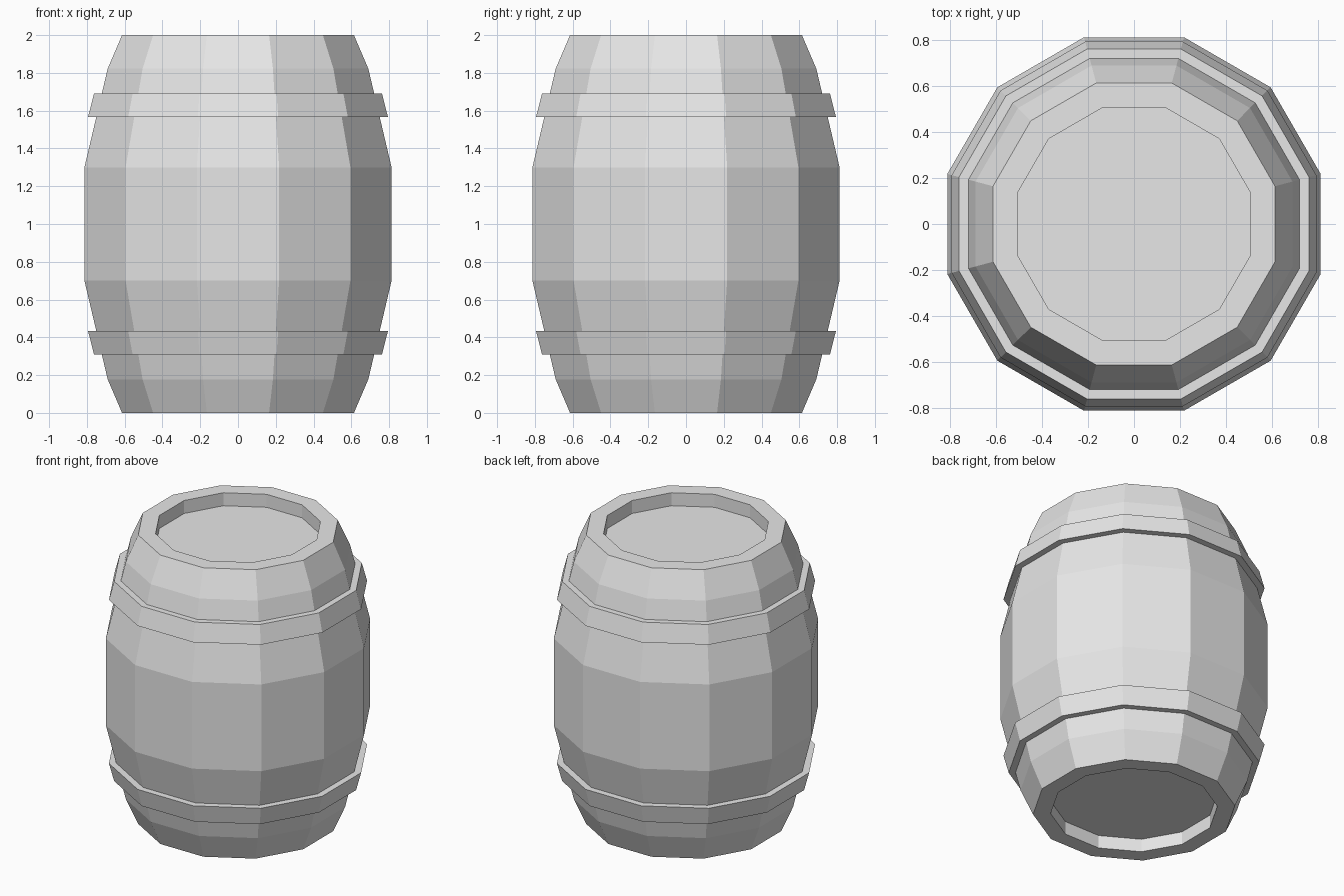
import bpy, bmesh
from math import cos, sin, pi

if "Cube" in bpy.data.objects:
    bpy.data.objects.remove(bpy.data.objects["Cube"], do_unlink=True)

SIDES = 12

grey = bpy.data.materials.new("plain grey")
grey.use_nodes = True
grey.diffuse_color = (0.8, 0.8, 0.8, 1)
grey.node_tree.nodes["Principled BSDF"].inputs["Base Color"].default_value = (0.8, 0.8, 0.8, 1)


def lathe(name, profile, closed):
    """Spin (flat-to-flat radius, height) points into a faceted solid."""
    bm = bmesh.new()
    rings = []
    for apothem, z in profile:
        r = apothem / cos(pi / SIDES)
        angles = [(2 * k + 1) * pi / SIDES for k in range(SIDES)]
        rings.append([bm.verts.new((r * cos(a), r * sin(a), z)) for a in angles])
    pairs = list(zip(rings, rings[1:]))
    if closed:
        pairs.append((rings[-1], rings[0]))
    else:
        bm.faces.new(rings[0])
        bm.faces.new(rings[-1])
    for low, high in pairs:
        for k in range(SIDES):
            n = (k + 1) % SIDES
            bm.faces.new((low[k], low[n], high[n], high[k]))
    bmesh.ops.recalc_face_normals(bm, faces=bm.faces)
    mesh = bpy.data.meshes.new(name)
    bm.to_mesh(mesh)
    bm.free()
    mesh.materials.append(grey)
    obj = bpy.data.objects.new(name, mesh)
    bpy.context.collection.objects.link(obj)
    return obj


def flipped(profile):
    return [(r, 2 - z) for r, z in reversed(profile)]


# Staved body with a recessed head at each end
half = [(0.507, 0.09), (0.507, 0), (0.614, 0), (0.69, 0.178), (0.813, 0.70)]
lathe("barrel_body", half + flipped(half), closed=False)

# Tapered hoops, narrower towards the ends
hoop = [(0.70, 0.309), (0.762, 0.309), (0.794, 0.434), (0.70, 0.434)]
lathe("lower_hoop", hoop, closed=True)
lathe("upper_hoop", flipped(hoop), closed=True)
